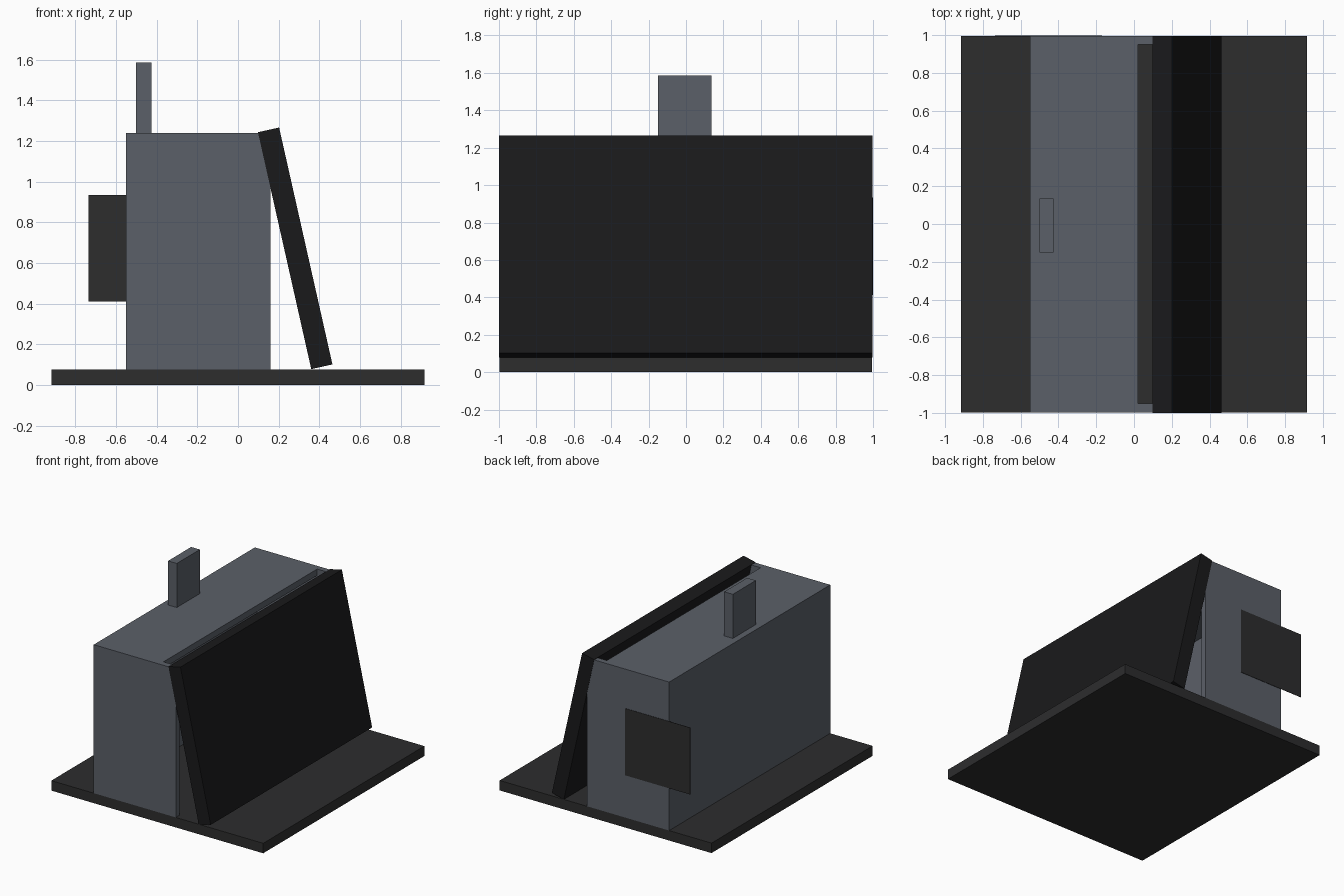
import bpy, bmesh

if "Cube" in bpy.data.objects:
    bpy.data.objects.remove(bpy.data.objects["Cube"])


def material(name, rgb):
    m = bpy.data.materials.new(name)
    m.diffuse_color = (*rgb, 1)
    m.use_nodes = True
    m.node_tree.nodes["Principled BSDF"].inputs["Base Color"].default_value = m.diffuse_color
    return m


def prism(name, profile, y0, y1, mat=None):
    """Extrude an (x, z) profile along y."""
    bm = bmesh.new()
    face = bm.faces.new([bm.verts.new((x, y0, z)) for x, z in profile])
    new = bmesh.ops.extrude_face_region(bm, geom=[face])["geom"]
    verts = [v for v in new if isinstance(v, bmesh.types.BMVert)]
    bmesh.ops.translate(bm, verts=verts, vec=(0, y1 - y0, 0))
    bmesh.ops.recalc_face_normals(bm, faces=bm.faces)
    mesh = bpy.data.meshes.new(name)
    bm.to_mesh(mesh)
    bm.free()
    obj = bpy.data.objects.new(name, mesh)
    bpy.context.collection.objects.link(obj)
    if mat:
        mesh.materials.append(mat)
    return obj


def box(name, x0, x1, y0, y1, z0, z1, mat):
    return prism(name, [(x0, z0), (x1, z0), (x1, z1), (x0, z1)], y0, y1, mat)


slate = material("slate", (0.105, 0.117, 0.14))
charcoal = material("charcoal", (0.026, 0.026, 0.027))
black = material("black", (0.010, 0.010, 0.011))

FRONT, BACK = -0.998, 0.994

# Base slab
box("base", -0.917, 0.917, FRONT, BACK, 0, 0.078, charcoal)

# Hollow housing, open to the right with a slot at the top
housing = box("housing", -0.55, 0.16, FRONT, BACK, 0.078, 1.24, slate)
cutter = prism("housing_cutter",
               [(-0.50, 0.03), (0.3, 0.03), (0.3, 1.3), (0.02, 1.3),
                (0.02, 1.19), (-0.50, 1.19)], -0.95, 0.95)
cutter.hide_render = True
cut = housing.modifiers.new("hollow", "BOOLEAN")
cut.operation = "DIFFERENCE"
cut.solver = "EXACT"
cut.object = cutter
bpy.context.view_layer.objects.active = housing
housing.select_set(True)
bpy.ops.object.modifier_apply(modifier="hollow")
bpy.data.objects.remove(cutter)

# Leaning panel
prism("leaning_panel", [(0.36, 0.079), (0.464, 0.102), (0.202, 1.266), (0.098, 1.243)],
      -1.0, 0.996, black)

# Chimney and thin plate on the back wall
box("chimney", -0.50, -0.425, -0.15, 0.135, 1.24, 1.585, slate)
box("back_plate", -0.735, -0.17, 0.997, 1.0, 0.412, 0.935, charcoal)
